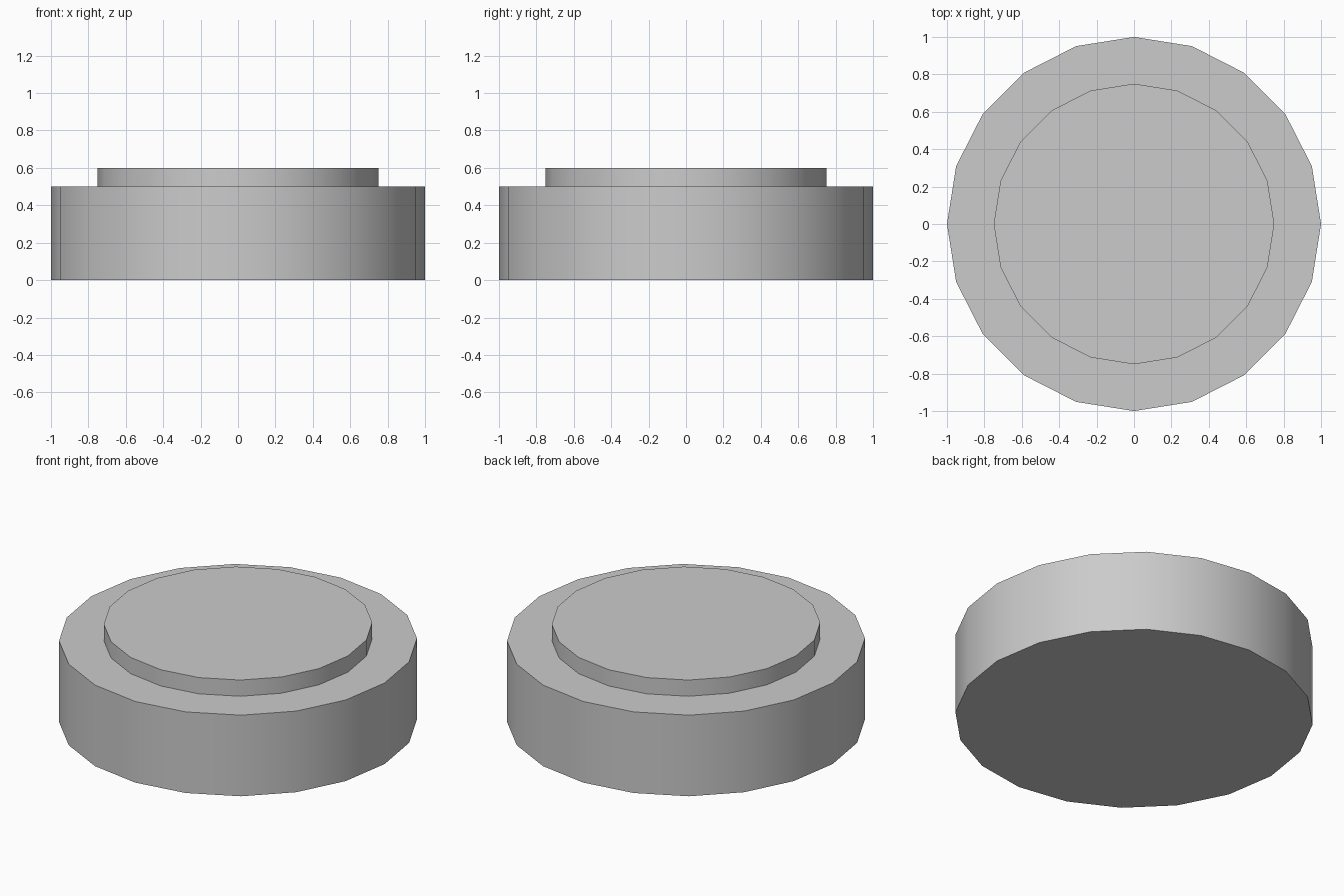
import bpy, bmesh, math

if "Cube" in bpy.data.objects:
    bpy.data.objects.remove(bpy.data.objects["Cube"])

SIDES = 20
# Stepped profile from the bottom rim to the top rim: (radius, height)
PROFILE = [(1.0, 0.0), (1.0, 0.5), (0.75, 0.5), (0.75, 0.6)]

bm = bmesh.new()

# One ring of vertices per profile point
rings = []
for radius, z in PROFILE:
    angles = [2 * math.pi * i / SIDES for i in range(SIDES)]
    rings.append([bm.verts.new((radius * math.cos(a), radius * math.sin(a), z)) for a in angles])

# Side walls and the flat step between rings
for low, high in zip(rings, rings[1:]):
    for i in range(SIDES):
        j = (i + 1) % SIDES
        bm.faces.new((low[i], low[j], high[j], high[i]))

# Flat bottom and top
bm.faces.new(rings[0][::-1])
bm.faces.new(rings[-1])

mesh = bpy.data.meshes.new("stepped_disc")
bm.to_mesh(mesh)
bm.free()

disc = bpy.data.objects.new("stepped_disc", mesh)
bpy.context.collection.objects.link(disc)

# Smooth round walls, crisp rims
bpy.context.view_layer.objects.active = disc
disc.select_set(True)
bpy.ops.object.shade_smooth_by_angle(angle=math.radians(30))
